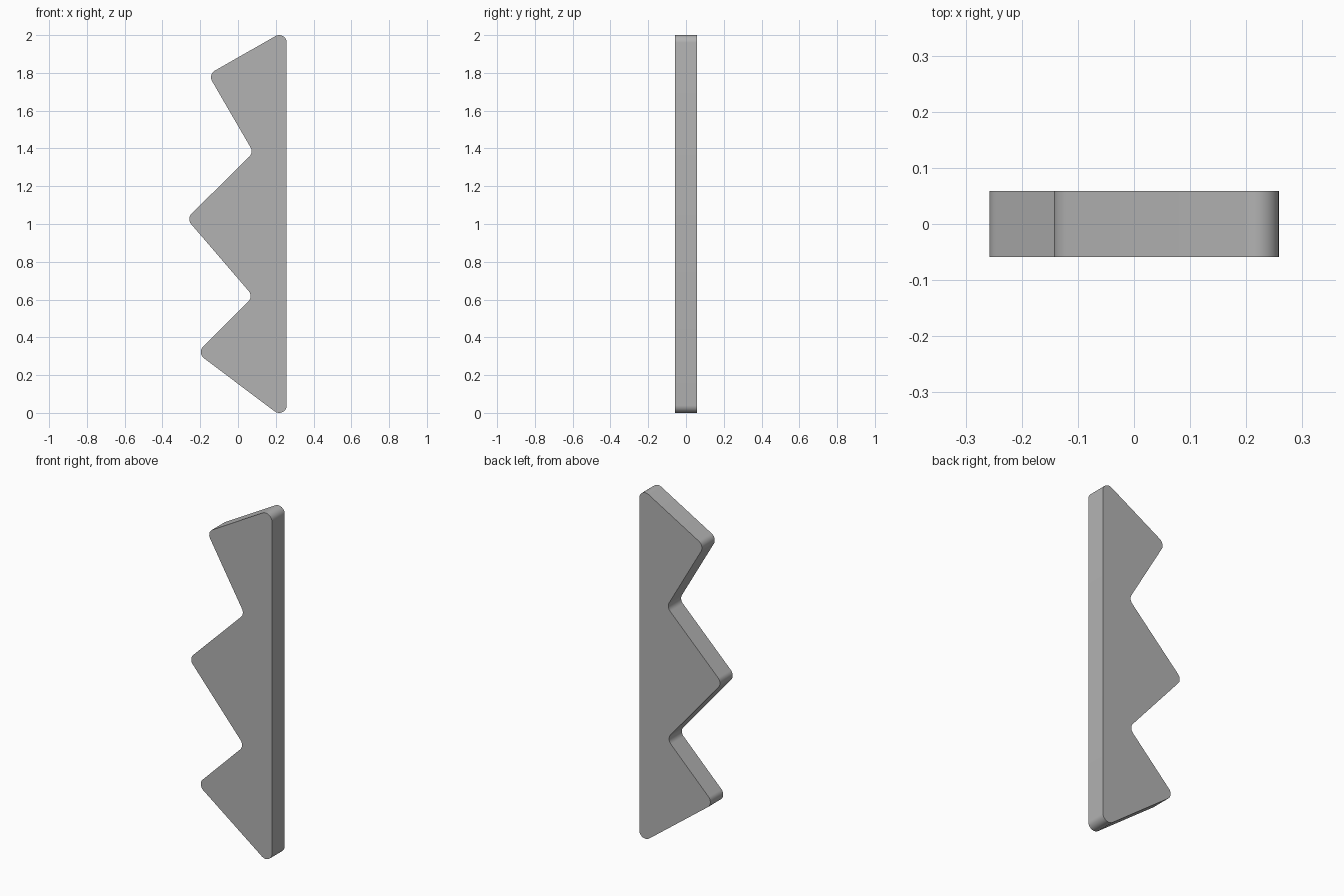
import bpy, bmesh, math
from mathutils import Vector

if "Cube" in bpy.data.objects:
    bpy.data.objects.remove(bpy.data.objects["Cube"])

RADIUS = 0.04
HALF_DEPTH = 0.0585
ARC_STEPS = 10

# Corner arc centres (x, z), anticlockwise; +1 is a rounded tip, -1 a rounded notch
corners = [
    (0.218, 0.04, 1), (0.218, 1.96, 1),
    (-0.103, 1.777, 1), (0.032, 1.385, -1),
    (-0.218, 1.026, 1), (0.027, 0.618, -1),
    (-0.157, 0.322, 1),
]


def edge_normal(a, b):
    """Outward angle of the straight edge tangent to two corner arcs."""
    d = Vector((b[0] - a[0], b[1] - a[1]))
    tilt = math.acos((a[2] - b[2]) * RADIUS / d.length)
    return math.atan2(d.y, d.x) - tilt


def rounded_outline():
    points = []
    count = len(corners)
    for i, (x, z, sign) in enumerate(corners):
        start = edge_normal(corners[i - 1], corners[i])
        end = edge_normal(corners[i], corners[(i + 1) % count])
        sweep = (end - start + math.pi) % math.tau - math.pi
        for k in range(ARC_STEPS + 1):
            t = start + sweep * k / ARC_STEPS
            points.append((x + sign * RADIUS * math.cos(t),
                           z + sign * RADIUS * math.sin(t)))
    return points


# Flat toothed plate: outline extruded through its depth
bm = bmesh.new()
face = bm.faces.new([bm.verts.new((x, -HALF_DEPTH, z)) for x, z in rounded_outline()])
extruded = bmesh.ops.extrude_face_region(bm, geom=[face], use_keep_orig=True)
back = [v for v in extruded["geom"] if isinstance(v, bmesh.types.BMVert)]
bmesh.ops.translate(bm, verts=back, vec=(0, 2 * HALF_DEPTH, 0))
bmesh.ops.recalc_face_normals(bm, faces=bm.faces)
mesh = bpy.data.meshes.new("toothed_plate")
bm.to_mesh(mesh)
bm.free()
plate = bpy.data.objects.new("toothed_plate", mesh)
bpy.context.collection.objects.link(plate)

# Plain grey material
grey = bpy.data.materials.new("plain_grey")
grey.use_nodes = True
colour = (0.45, 0.45, 0.45, 1)
grey.diffuse_color = colour
grey.node_tree.nodes["Principled BSDF"].inputs["Base Color"].default_value = colour
mesh.materials.append(grey)

# Smooth rounded corners, crisp face borders
bpy.ops.object.select_all(action="DESELECT")
plate.select_set(True)
bpy.context.view_layer.objects.active = plate
bpy.ops.object.shade_smooth_by_angle(angle=math.radians(30))
